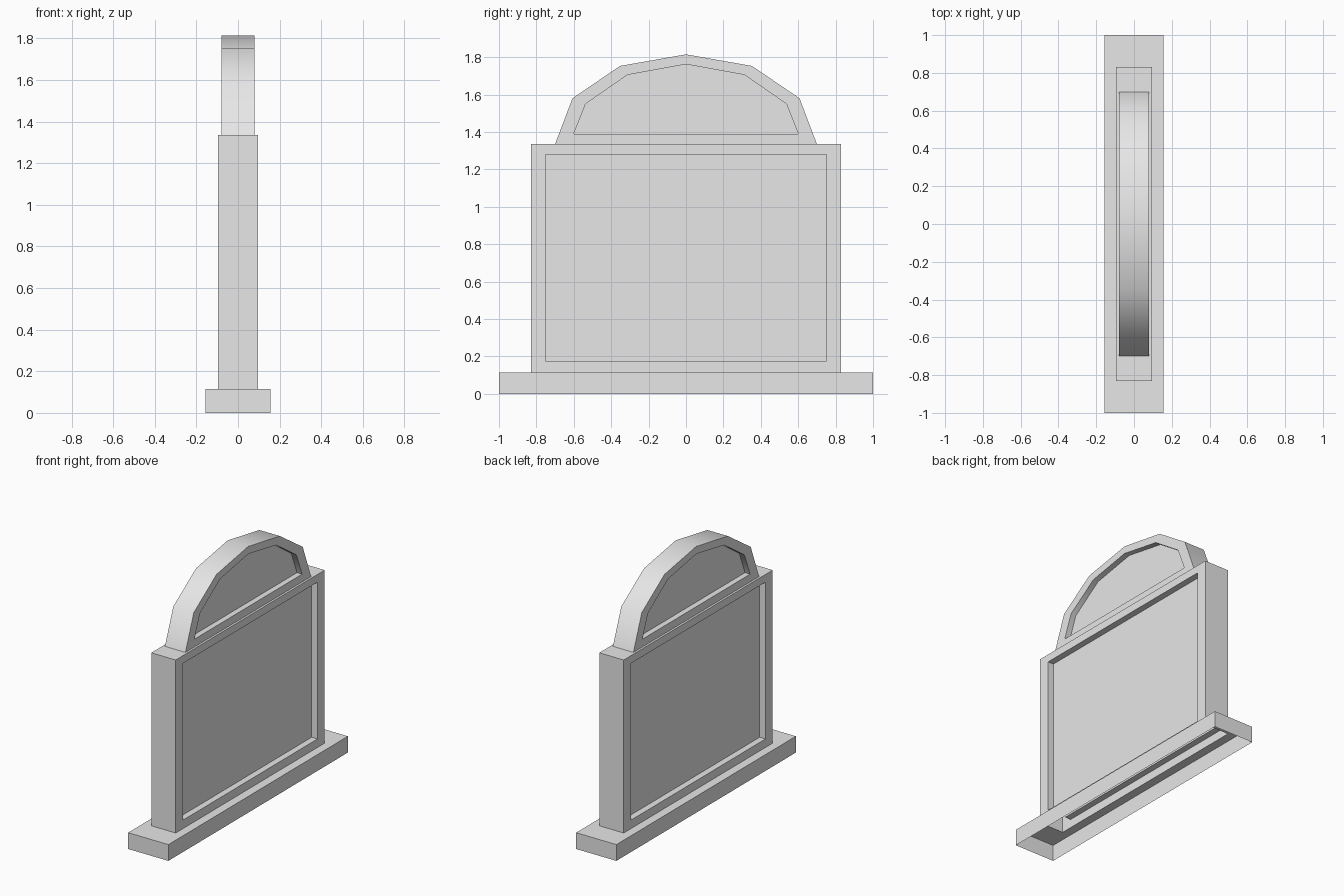
import bpy
import bmesh
from math import radians

cube = bpy.data.objects.get("Cube")
if cube:
    bpy.data.objects.remove(cube)

stone = bpy.data.materials.new("plain_grey")
stone.use_nodes = True
GREY = (0.8, 0.8, 0.8, 1)
stone.diffuse_color = GREY
stone.node_tree.nodes["Principled BSDF"].inputs["Base Color"].default_value = GREY


def finish(name, bm):
    bmesh.ops.recalc_face_normals(bm, faces=bm.faces)
    mesh = bpy.data.meshes.new(name)
    bm.to_mesh(mesh)
    bm.free()
    mesh.materials.append(stone)
    ob = bpy.data.objects.new(name, mesh)
    bpy.context.collection.objects.link(ob)
    bpy.ops.object.select_all(action='DESELECT')
    ob.select_set(True)
    bpy.context.view_layer.objects.active = ob
    bpy.ops.object.shade_smooth_by_angle(angle=radians(40))


def bridge(bm, a, b, skip_last=False):
    """Join two vertex loops of equal length with quads."""
    n = len(a)
    for i in range(n - 1 if skip_last else n):
        j = (i + 1) % n
        bm.faces.new((a[i], a[j], b[j], b[i]))


def mirrored(half):
    """Complete a right-hand half profile, listed from the foot upwards."""
    return half + [(-y, z) for y, z in reversed(half) if y > 0]


def recessed_slab(name, outer, inner, half_width, depth):
    """Slab across x with a sunken panel on both sides, open underneath."""
    bm = bmesh.new()

    def loop(points, x):
        return [bm.verts.new((x, y, z)) for y, z in points]

    rims = []
    for side in (1, -1):
        rim = loop(outer, side * half_width)
        lip = loop(inner, side * half_width)
        floor = loop(inner, side * (half_width - depth))
        bridge(bm, rim, lip)
        bridge(bm, lip, floor)
        bm.faces.new(floor)
        rims.append(rim)
    bridge(bm, *rims, skip_last=True)
    finish(name, bm)


BODY_X, BODY_Y = 0.095, 0.83
BASE_TOP, BODY_TOP = 0.115, 1.335

# Hollow plinth, open below, with an opening under the body
bm = bmesh.new()


def rectangle(x, y, z):
    return [bm.verts.new(p) for p in ((x, y, z), (-x, y, z), (-x, -y, z), (x, -y, z))]


foot = rectangle(0.157, 1, 0)
top = rectangle(0.157, 1, BASE_TOP)
opening = rectangle(BODY_X, BODY_Y, BASE_TOP)
bridge(bm, foot, top)
bridge(bm, top, opening)
finish("base", bm)

# Main board
recessed_slab("board",
              mirrored([(BODY_Y, BASE_TOP), (BODY_Y, BODY_TOP)]),
              mirrored([(0.75, 0.175), (0.75, 1.28)]),
              BODY_X, 0.045)

# Arched crest
recessed_slab("arched_crest",
              mirrored([(0.70, BODY_TOP), (0.607, 1.58), (0.353, 1.753), (0, 1.815)]),
              mirrored([(0.60, 1.39), (0.537, 1.55), (0.313, 1.705), (0, 1.762)]),
              0.08, 0.04)
